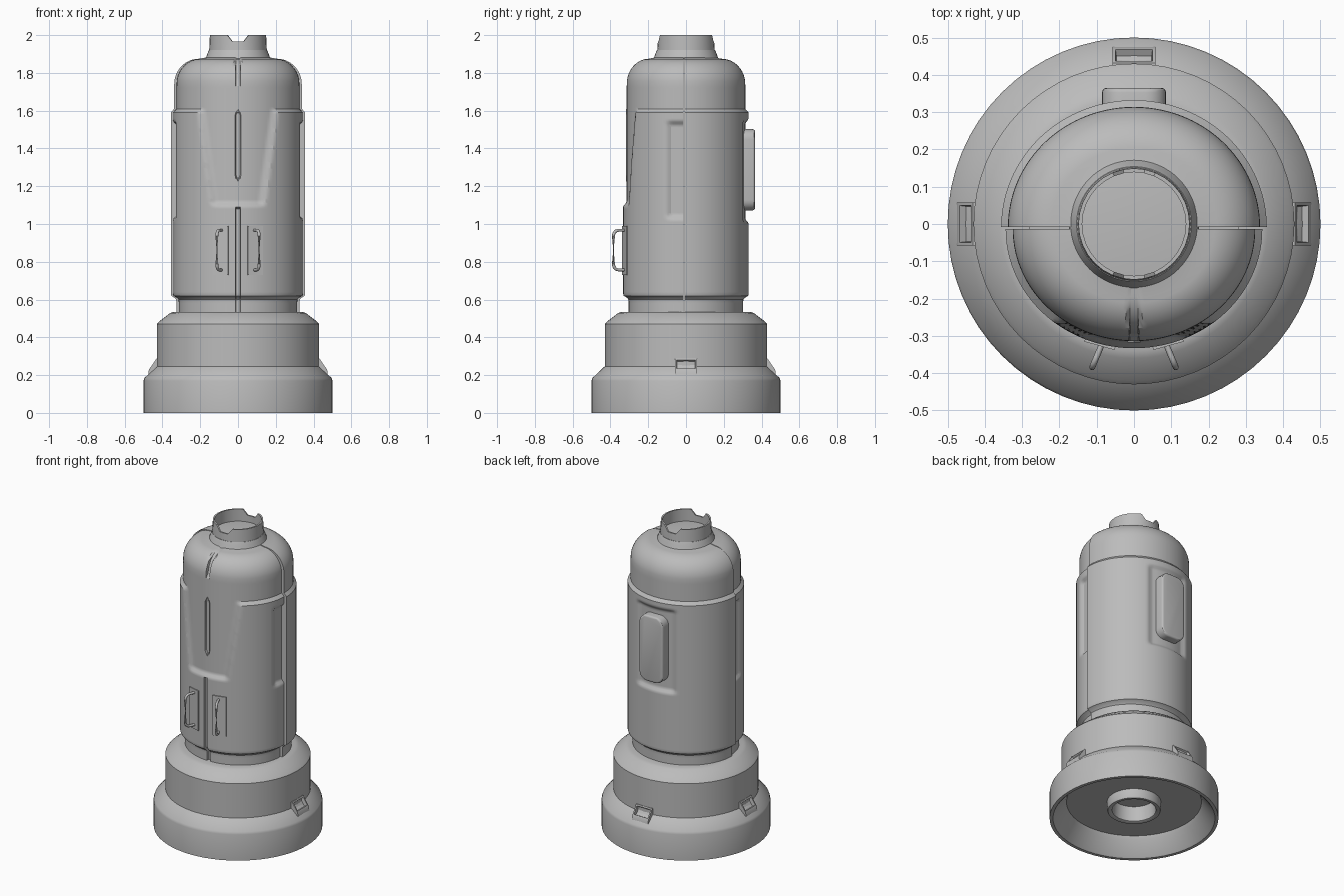
import bpy, bmesh, math
from mathutils import Vector, Matrix

cube = bpy.data.objects.get("Cube")
if cube:
    bpy.data.objects.remove(cube, do_unlink=True)

grey = bpy.data.materials.new("plain_grey")
grey.use_nodes = True
grey.diffuse_color = (0.5, 0.5, 0.5, 1)
grey.node_tree.nodes["Principled BSDF"].inputs["Base Color"].default_value = (0.5, 0.5, 0.5, 1)


def finish(name, bm, angle=30):
    bmesh.ops.recalc_face_normals(bm, faces=bm.faces)
    mesh = bpy.data.meshes.new(name)
    bm.to_mesh(mesh)
    bm.free()
    obj = bpy.data.objects.new(name, mesh)
    bpy.context.collection.objects.link(obj)
    mesh.materials.append(grey)
    bpy.ops.object.select_all(action="DESELECT")
    obj.select_set(True)
    bpy.context.view_layer.objects.active = obj
    bpy.ops.object.shade_smooth_by_angle(angle=math.radians(angle))
    return obj


def skin(bm, rows, closed=False):
    """Join rows of points into a quad grid."""
    grid = [[bm.verts.new(p) for p in row] for row in rows]
    for a, b in zip(grid, grid[1:]):
        n = len(a)
        for i in range(n if closed else n - 1):
            j = (i + 1) % n
            bm.faces.new((a[i], a[j], b[j], b[i]))


def lathe(name, profile, segments=64):
    bm = bmesh.new()
    turns = [2 * math.pi * i / segments for i in range(segments)]
    skin(bm, [[(r * math.cos(t), r * math.sin(t), z) for t in turns] for r, z in profile], True)
    bmesh.ops.remove_doubles(bm, verts=bm.verts, dist=0.0002)
    return finish(name, bm)


def ramp(a, b, v):
    t = max(0, min(1, (v - a) / (b - a)))
    return t * t * (3 - 2 * t)


def band(lo, hi, soft, v):
    return ramp(lo - soft, lo, v) * (1 - ramp(hi, hi + soft, v))


# Stepped base with hollow underside and central socket
lathe("base", [(0, 0.15), (0.125, 0.15), (0.13, 0.055), (0.14, 0.05), (0.155, 0.05),
               (0.16, 0.06), (0.16, 0.11), (0.4, 0.11), (0.41, 0.09), (0.47, 0.01),
               (0.48, 0), (0.5, 0), (0.5, 0.17), (0.495, 0.185), (0.44, 0.238),
               (0.43, 0.246), (0.43, 0.47), (0.42, 0.482), (0.36, 0.528),
               (0.34, 0.535), (0.28, 0.535)])


# Body halves: a domed core with raised panels and recesses
def back_relief(x, y, z):
    hollow = band(1.03, 1.53, 0.03, z) * (1 - ramp(0.11, 0.14, abs(x)))
    return 0.018 * band(0.625, 1.59, 0.02, z) * (1 - hollow)


def front_relief(x, y, z):
    half = 0.11 + 0.13 * (z - 1.11)
    centre = ramp(1.09, 1.12, z) * (1 - ramp(half, half + 0.03, abs(x)))
    side = band(1.05, 1.52, 0.03, z) * (1 - ramp(0.06, 0.09, abs(y)))
    rise = 0.019 * band(0.625, 1.59, 0.02, z) * (1 - max(centre, side))
    groove = z < 1.09 or 1.24 < z < 1.59 or z > 1.75
    return rise - (0.018 if groove and abs(x) < 0.0125 else 0)


def body_half(name, sign, ax, ay, shift, relief):
    levels = [0.52 + 0.01 * i for i in range(122)]
    profile = [(0.965 + 0.035 * ramp(0.595, 0.62, z), z) for z in levels]
    profile += [(1 - 0.39 * (1 - math.cos(t)), 1.74 + 0.135 * math.sin(t))
                for t in (math.pi / 2 * i / 12 for i in range(1, 13))]
    profile += [(0.45, 1.885)]
    turns = [math.pi * i / 72 for i in range(73)]
    turns += [math.pi / 2 + s * w for s in (-1, 1) for w in (0.033, 0.041)]
    turns = sorted(turns)
    rows = []
    for f, z in profile:
        row = []
        for t in turns:
            c, s = math.cos(t), math.sin(t)
            d = relief(ax * f * c, ay * f * s, z)
            row.append((c * (ax * f + d), sign * s * (ay * f + d) + shift, z))
        # Return edges close the side seam
        first, last = row[0], row[-1]
        rows.append([(first[0] * 0.8, first[1], z)] + row + [(last[0] * 0.8, last[1], z)])
    bm = bmesh.new()
    skin(bm, rows)
    finish(name, bm)


body_half("back_body", 1, 0.338, 0.322, -0.008, back_relief)
body_half("front_body", -1, 0.325, 0.3, -0.014, front_relief)

# Neck collar and notched crown
lathe("collar", [(0.175, 1.87), (0.168, 1.885), (0.163, 1.9), (0.154, 1.92), (0, 1.935)])
bm = bmesh.new()
count = 32
rows = [[], [], [], []]
for i in range(count):
    t = 2 * math.pi * i / count - math.pi / 2
    near = min(i % 16, 16 - i % 16)
    top = 1.965 if near < 2 else 2.0
    for row, r, z in zip(rows, (0.153, 0.149, 0.139, 0.139), (1.91, top, top, 1.92)):
        row.append((r * math.cos(t), r * math.sin(t), z))
skin(bm, rows, True)
finish("crown", bm)


def box(name, size, place, bevel=0.0, corner=0.0):
    bm = bmesh.new()
    bmesh.ops.create_cube(bm, size=1)
    bmesh.ops.scale(bm, vec=size, verts=bm.verts)
    if corner:
        depth = [e for e in bm.edges if abs(e.verts[0].co.y - e.verts[1].co.y) > 0.001]
        bmesh.ops.bevel(bm, geom=depth, offset=corner, segments=6, profile=0.5, affect="EDGES")
    if bevel:
        rim = [e for e in bm.edges if all(v.co.y > size[1] / 2 - 0.001 for v in e.verts)]
        bmesh.ops.bevel(bm, geom=rim, offset=bevel, segments=3, profile=0.5, affect="EDGES")
    bm.transform(place)
    return finish(name, bm)


# Rounded pack on the back
box("back_pack", (0.172, 0.08, 0.43), Matrix.Translation((0, 0.325, 1.287)), 0.012, 0.055)

# Pointed trim in the upper front slot
bm = bmesh.new()
outline = [(0, 1.225), (0.017, 1.26), (0.017, 1.575), (0, 1.61), (-0.017, 1.575), (-0.017, 1.26)]
face = bm.faces.new([bm.verts.new((x, -0.318, z)) for x, z in outline])
wall = bmesh.ops.extrude_face_region(bm, geom=[face])
bmesh.ops.translate(bm, vec=(0, 0.04, 0), verts=[v for v in wall["geom"] if isinstance(v, bmesh.types.BMVert)])
bm.normal_update()
bmesh.ops.inset_region(bm, faces=[face], thickness=0.006)
bmesh.ops.translate(bm, vec=(0, 0.01, 0), verts=face.verts)
finish("slot_trim", bm)


# Door handles on thin plates
def tube(name, path, radius, sides=10):
    bm = bmesh.new()
    rows = []
    for i, p in enumerate(path):
        along = (path[min(i + 1, len(path) - 1)] - path[max(i - 1, 0)]).normalized()
        turn = along.to_track_quat("Z", "Y").to_matrix()
        rows.append([p + turn @ Vector((radius * math.cos(a), radius * math.sin(a), 0))
                     for a in (2 * math.pi * k / sides for k in range(sides))])
    skin(bm, rows, True)
    finish(name, bm, 50)


for side, label in ((-1, "right"), (1, "left")):
    plate = Matrix.Translation((side * 0.09, -0.317, 0.86)) @ Matrix.Rotation(side * 0.27, 4, "Z")
    box(label + "_handle_plate", (0.084, 0.02, 0.26), plate)
    root, tip = Vector((side * 0.083, -0.315, 0)), Vector((side * 0.112, -0.384, 0))
    bend = []
    for i in range(7):
        t = math.pi / 2 * i / 6
        bend.append((0.6 + 0.4 * math.sin(t), 0.075 + 0.03 * math.cos(t)))
    half = [(0, 0.105)] + bend
    path = [root.lerp(tip, f) + Vector((0, 0, 0.862 + h)) for f, h in half]
    path += [root.lerp(tip, f) + Vector((0, 0, 0.862 - h)) for f, h in reversed(half)]
    tube(label + "_handle", path, 0.008)

# Recessed clips on the base shoulder: both sides and the back
for label, angle in (("left", 0), ("back", 90), ("right", 180)):
    bm = bmesh.new()
    section = [(0.41, 0.287), (0.432, 0.287), (0.472, 0.228), (0.476, 0.195), (0.41, 0.195)]
    skin(bm, [[(r, y, z) for r, z in section] for y in (-0.058, 0.058)], True)
    bmesh.ops.holes_fill(bm, edges=bm.edges)
    bmesh.ops.recalc_face_normals(bm, faces=bm.faces)
    slope = max(bm.faces, key=lambda f: f.normal.x * f.normal.z)
    push = slope.normal * -0.022
    bmesh.ops.inset_region(bm, faces=[slope], thickness=0.012)
    bmesh.ops.inset_region(bm, faces=[slope], thickness=0.004)
    bmesh.ops.translate(bm, vec=push, verts=slope.verts)
    bm.transform(Matrix.Rotation(math.radians(angle), 4, "Z"))
    finish(label + "_base_clip", bm)
